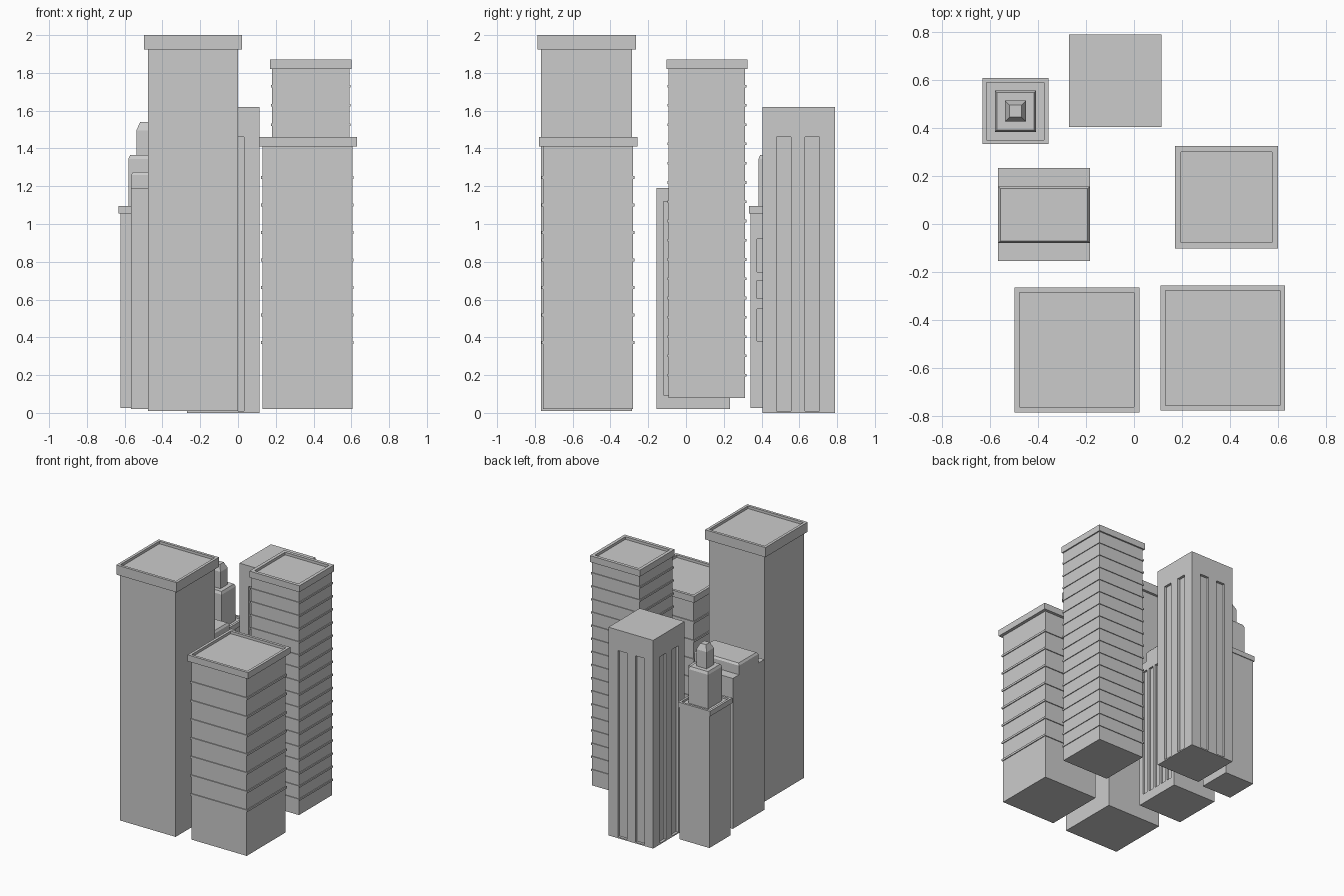
import bpy, bmesh
from mathutils import Vector

if "Cube" in bpy.data.objects:
    bpy.data.objects.remove(bpy.data.objects["Cube"])


def new_object(name, bm):
    bmesh.ops.recalc_face_normals(bm, faces=bm.faces[:])
    mesh = bpy.data.meshes.new(name)
    bm.to_mesh(mesh)
    bm.free()
    ob = bpy.data.objects.new(name, mesh)
    bpy.context.collection.objects.link(ob)
    return ob


def add_box(bm, lo, hi):
    lo, hi = Vector(lo), Vector(hi)
    verts = bmesh.ops.create_cube(bm, size=1)["verts"]
    for v in verts:
        v.co = (lo + hi) / 2 + Vector([v.co[i] * (hi - lo)[i] for i in range(3)])
    return verts


def top_face(bm):
    return max(bm.faces, key=lambda f: f.calc_center_median().z)


def boxes(name, items, cuts=()):
    """Boxes in one object, optionally with box-shaped recesses cut out."""
    bm = bmesh.new()
    for lo, hi in items:
        add_box(bm, lo, hi)
    ob = new_object(name, bm)
    if cuts:
        cutter = boxes(name + "_cutter", cuts)
        cutter.hide_render = True
        mod = ob.modifiers.new("recesses", "BOOLEAN")
        mod.object, mod.operation, mod.solver = cutter, "DIFFERENCE", "EXACT"
        bpy.context.view_layer.objects.active = ob
        bpy.ops.object.modifier_apply(modifier=mod.name)
        bpy.data.objects.remove(cutter)
    return ob


def roof_cap(name, lo, hi, rim, depth):
    """Slab whose top is sunk inside a narrow parapet."""
    bm = bmesh.new()
    add_box(bm, lo, hi)
    bm.normal_update()
    face = top_face(bm)
    bmesh.ops.inset_region(bm, faces=[face], thickness=rim)
    sunk = bmesh.ops.extrude_discrete_faces(bm, faces=[face])["faces"][0]
    for v in sunk.verts:
        v.co.z -= depth
    return new_object(name, bm)


def tapered_box(name, lo, hi, inset, drop):
    """Box with a sloped shoulder around its top."""
    bm = bmesh.new()
    add_box(bm, lo, (hi[0], hi[1], hi[2] - drop))
    bm.normal_update()
    face = top_face(bm)
    bmesh.ops.inset_region(bm, faces=[face], thickness=inset)
    for v in face.verts:
        v.co.z += drop
    return new_object(name, bm)


def bands(name, x0, x1, y0, y1, start, step, count, out, h):
    boxes(name, [((x0 - out, y0 - out, start + i * step - h / 2),
                  (x1 + out, y1 + out, start + i * step + h / 2)) for i in range(count)])


# Tall plain tower, front left
boxes("plain_tower", [((-.477, -.767, .01), (0, -.285, 1.94))])
roof_cap("plain_tower_cap", (-.498, -.785, 1.925), (.022, -.265, 2), .03, .02)

# Short banded tower, front right
boxes("short_tower", [((.13, -.757, .02), (.605, -.28, 1.42))])
bands("short_tower_bands", .13, .605, -.757, -.28, .372, .1455, 7, .007, .016)
roof_cap("short_tower_cap", (.11, -.777, 1.41), (.63, -.257, 1.46), .03, .02)

# Slim banded tower, right
boxes("slim_tower", [((.18, -.093, .08), (.59, .313, 1.83))])
bands("slim_tower_bands", .18, .59, -.093, .313, .2, .102, 16, .006, .014)
roof_cap("slim_tower_cap", (.17, -.102, 1.82), (.6, .325, 1.87), .036, .02)

# Slotted tower at the back: two tall recesses on every side
x0, x1, y0, y1, d = -.27, .115, .405, .79, .02
cuts = []
for a in (.075, .225):
    b = a + .077
    cuts += [((x0 + a, y0 - .1, .01), (x0 + b, y0 + d, 1.46)),
             ((x0 + a, y1 - d, .01), (x0 + b, y1 + .1, 1.46)),
             ((x0 - .1, y0 + a, .01), (x0 + d, y0 + b, 1.46)),
             ((x1 - d, y0 + a, .01), (x1 + .1, y0 + b, 1.46))]
boxes("slotted_tower", [((x0, y0, 0), (x1, y1, 1.62))], cuts)

# Stepped block, left: slots on its inner side, raised top storey
boxes("stepped_block", [((-.566, -.155, .02), (-.184, .233, 1.19))],
      [((-.2, -.12 + i * .068, .095), (-.1, -.075 + i * .068, 1.12)) for i in range(5)])
tapered_box("stepped_block_top", (-.566, -.08, 1.18), (-.184, .157, 1.275), .014, .015)

# Small spired tower, back left: window recesses on its inner side
boxes("spired_tower", [((-.623, .342, .027), (-.365, .602, 1.06))],
      [((-.38, .377, z0), (-.3, .567, z1)) for z0, z1 in ((.38, .55), (.605, .7), (.745, .92))])
roof_cap("spired_tower_cap", (-.632, .333, 1.055), (-.357, .608, 1.095), .025, .015)
tapered_box("spired_tower_shaft", (-.58, .384, 1.07), (-.409, .556, 1.365), .012, .02)
tapered_box("spire", (-.538, .427, 1.35), (-.45, .515, 1.54), .028, .045)
